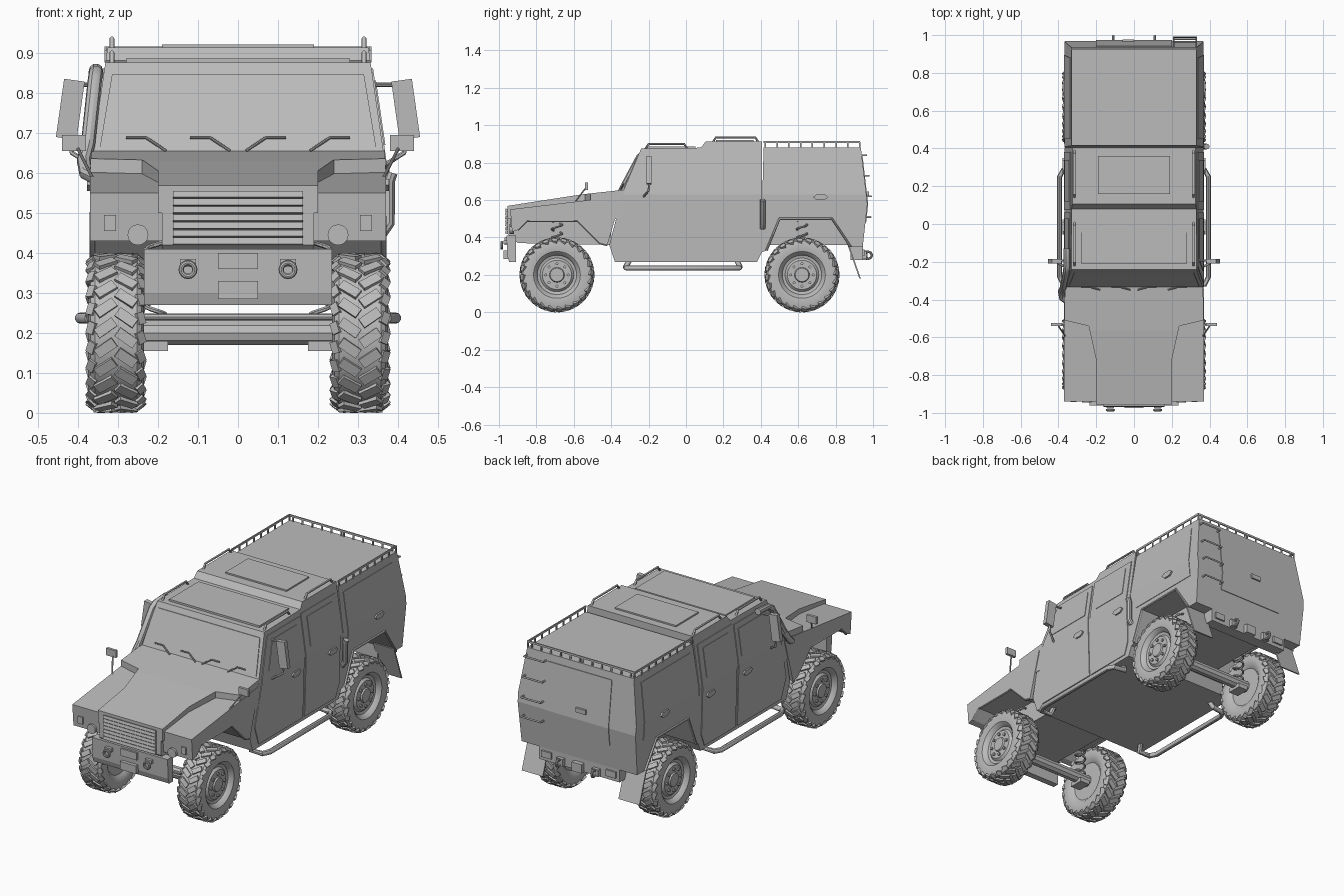
import bpy, bmesh, math
from mathutils import Matrix, Vector

if "Cube" in bpy.data.objects:
    bpy.data.objects.remove(bpy.data.objects["Cube"])

grey = bpy.data.materials.new("plain grey")
grey.use_nodes = True
grey.diffuse_color = (0.5, 0.5, 0.5, 1)
grey.node_tree.nodes["Principled BSDF"].inputs["Base Color"].default_value = (0.5, 0.5, 0.5, 1)


# ---- helpers ----
def finish(name, mesh, smooth=False, mirror=False):
    mesh.materials.clear()
    mesh.materials.append(grey)
    if smooth:
        mesh.polygons.foreach_set("use_smooth", [True] * len(mesh.polygons))
        mesh.set_sharp_from_angle(angle=math.radians(35))
    ob = bpy.data.objects.new(name, mesh)
    bpy.context.collection.objects.link(ob)
    if mirror:
        ob.modifiers.new("Mirror", "MIRROR")
    return ob


def from_bm(name, bm, smooth=False, mirror=False):
    bmesh.ops.recalc_face_normals(bm, faces=bm.faces)
    mesh = bpy.data.meshes.new(name)
    bm.to_mesh(mesh)
    bm.free()
    return finish(name, mesh, smooth, mirror)


def extrude(name, outline, place, cuts=(), mirror=False):
    """Extrude a 2D outline, split it at the cut heights, then map it to 3D."""
    bm = bmesh.new()
    rings = [[bm.verts.new((u, v, t)) for u, v in outline] for t in (0, 1)]
    for ring in rings:
        bm.faces.new(ring)
    n = len(outline)
    for i in range(n):
        j = (i + 1) % n
        bm.faces.new((rings[0][i], rings[0][j], rings[1][j], rings[1][i]))
    for c in cuts:
        bmesh.ops.bisect_plane(bm, geom=bm.verts[:] + bm.edges[:] + bm.faces[:],
                               plane_co=(0, c, 0), plane_no=(0, 1, 0))
    for v in bm.verts:
        v.co = place(v.co.x, v.co.y, v.co.z)
    return from_bm(name, bm, False, mirror)


def body_half(z):
    """Half width of the body at a height."""
    if z < 0.63:
        return 0.367 - 0.03 * (0.63 - z)
    return 0.367 - 0.145 * (z - 0.63)


def body(name, outline, half=body_half):
    return extrude(name, outline, lambda y, z, t: ((2 * t - 1) * half(z), y, z), [0.63])


def side_plate(name, outline, thick):
    return extrude(name, outline, lambda y, z, t: (body_half(z) - 0.004 + t * (thick + 0.004), y, z),
                   [0.63], True)


def box(name, lo, hi, mirror=False, matrix=None):
    lo, hi = Vector(lo), Vector(hi)
    bm = bmesh.new()
    bmesh.ops.create_cube(bm, size=1)
    for v in bm.verts:
        v.co = (lo + hi) / 2 + Vector(a * b for a, b in zip(v.co, hi - lo))
    if matrix:
        centre = Matrix.Translation((lo + hi) / 2)
        bm.transform(centre @ matrix @ centre.inverted())
    return from_bm(name, bm, False, mirror)


def tube(name, paths, radius, mirror=False, cyclic=False, sides=3):
    curve = bpy.data.curves.new(name, "CURVE")
    curve.dimensions = "3D"
    curve.bevel_depth, curve.bevel_resolution, curve.use_fill_caps = radius, sides, True
    for path in paths:
        spline = curve.splines.new("POLY")
        spline.points.add(len(path) - 1)
        spline.use_cyclic_u = cyclic
        for p, co in zip(spline.points, path):
            p.co = (*co, 1)
    temp = bpy.data.objects.new(name + "_curve", curve)
    mesh = bpy.data.meshes.new_from_object(temp)
    bpy.data.objects.remove(temp)
    return finish(name, mesh, True, mirror)


def ring(centre, r, axis="x", n=16):
    x, y, z = centre
    turns = [(r * math.cos(k * math.tau / n), r * math.sin(k * math.tau / n)) for k in range(n)]
    return [(x, y + a, z + b) if axis == "x" else (x + a, y, z + b) for a, b in turns]


def turned(x, y, n=1):
    return Matrix.Rotation(math.radians(x), 4, "X") @ Matrix.Rotation(math.radians(y), 4, "Y")


# ---- main body ----
body("cabin", [(-0.38, 0.27), (-0.41, 0.36), (-0.335, 0.65), (-0.24, 0.875), (0.08, 0.88),
               (0.105, 0.913), (0.405, 0.913), (0.405, 0.32), (0.38, 0.27)])
body("rear_box", [(0.4, 0.32), (0.415, 0.88), (0.935, 0.88), (0.97, 0.58), (0.945, 0.35), (0.88, 0.35),
                  (0.78, 0.5), (0.5, 0.5), (0.43, 0.33)])
box("rear_core", (-0.2, 0.38, 0.36), (0.2, 0.92, 0.55))
body("fenders", [(-0.93, 0.43), (-0.94, 0.55), (-0.52, 0.6), (-0.345, 0.62), (-0.42, 0.36),
                 (-0.46, 0.37), (-0.58, 0.49), (-0.85, 0.49), (-0.9, 0.44)], lambda z: 0.37)
body("engine_core", [(-0.955, 0.42), (-0.955, 0.56), (-0.4, 0.56), (-0.4, 0.36), (-0.9, 0.37)],
     lambda z: 0.19)


def hood_top(y):
    return 0.63 + (y + 0.56) * (0.155 if y < -0.56 else 0.11)


half_plan = [(0.2, -0.955), (0.2, -0.72), (0.24, -0.54), (0.368, -0.51), (0.366, -0.33)]
extrude("hood", half_plan + [(-x, y) for x, y in reversed(half_plan)],
        lambda x, y, t: (x, y, hood_top(y) if t > 0.5 else 0.5), [-0.56])

# wheel arch lips
for name, arch in (("front", [(-0.9, 0.44), (-0.85, 0.49), (-0.58, 0.49), (-0.46, 0.37), (-0.42, 0.36)]),
                   ("rear", [(0.43, 0.33), (0.5, 0.5), (0.78, 0.5), (0.88, 0.35)])):
    tube(name + "_arch_lip", [[(0.364, y, z) for y, z in arch]], 0.007, True)

# ---- glass, doors and roof ----
extrude("windscreen", [(-0.345, 0.665), (0.345, 0.665), (0.315, 0.845), (-0.315, 0.845)],
        lambda x, z, t: (x, -0.335 + (z - 0.65) * 0.422 + 0.004 - t * 0.008, z))
side_plate("front_door", [(-0.33, 0.29), (-0.37, 0.4), (-0.31, 0.65), (-0.225, 0.85), (0.06, 0.85), (0.06, 0.29)], 0.004)
side_plate("rear_door", [(0.075, 0.29), (0.075, 0.86), (0.38, 0.86), (0.38, 0.36), (0.35, 0.29)], 0.004)
side_plate("front_window", [(-0.25, 0.67), (-0.19, 0.82), (0.03, 0.82), (0.03, 0.67)], 0.007)
side_plate("rear_window", [(0.12, 0.67), (0.12, 0.83), (0.34, 0.83), (0.34, 0.67)], 0.007)
side_plate("side_locker", [(0.45, 0.53), (0.45, 0.84), (0.88, 0.84), (0.9, 0.53)], 0.003)
for name, y, z in (("front_handle", -0.015, 0.57), ("rear_handle", 0.31, 0.57), ("locker_handle", 0.72, 0.615)):
    side_plate(name, [(y - 0.04, z), (y - 0.025, z + 0.014), (y + 0.025, z + 0.014), (y + 0.04, z),
                      (y + 0.02, z - 0.016), (y - 0.02, z - 0.016)], 0.012)
tube("wipers", [[(x, -0.348, 0.655), (x + 0.05, -0.335, 0.688), (x + 0.1, -0.335, 0.688)]
                for x in (0.02, 0.18)], 0.004, True)
box("front_roof_panel", (-0.28, -0.21, 0.87), (0.28, 0.05, 0.886))
box("roof_hatch", (-0.19, 0.16, 0.9), (0.19, 0.36, 0.921))
for name, y0, y1, z in (("front_roof_rail", -0.22, 0.01, 0.87), ("rear_roof_rail", 0.14, 0.39, 0.905)):
    tube(name, [[(0.315, y0, z), (0.315, y0 + 0.02, z + 0.03), (0.315, y1 - 0.02, z + 0.03),
                 (0.315, y1, z)]], 0.006, True)

# ---- cargo rail ----
box("cargo_rail_side", (0.328, 0.415, 0.904), (0.334, 0.93, 0.915), True)
box("cargo_rail_back", (-0.334, 0.924, 0.904), (0.334, 0.93, 0.915))
for i in range(9):
    y = 0.42 + i * 0.063
    box("cargo_side_post", (0.328, y, 0.875), (0.334, y + 0.008, 0.91), True)
for i in range(6):
    x = 0.004 + i * 0.06
    box("cargo_back_post", (x, 0.924, 0.875), (x + 0.008, 0.93, 0.91), True)


# ---- back ----
def back_y(z):
    return 0.97 - (z - 0.58) * 0.117 if z > 0.58 else 0.97 + (z - 0.58) * 0.109


extrude("back_door", [(-0.2, 0.48), (0.2, 0.48), (0.2, 0.84), (-0.2, 0.84)],
        lambda x, z, t: (x, back_y(z) - 0.004 + t * 0.008, z), [0.58])
box("back_door_handle", (-0.06, 0.96, 0.62), (0.0, 0.978, 0.645))
tube("ladder_rungs", [[(0.21, back_y(z) - 0.01, z), (0.21, back_y(z) + 0.025, z),
                       (0.33, back_y(z) + 0.025, z), (0.33, back_y(z) - 0.01, z)]
                      for z in (0.51, 0.62, 0.73, 0.84)], 0.005)
box("rear_bumper", (-0.25, 0.88, 0.28), (0.25, 0.945, 0.355))
box("rear_light", (0.17, 0.94, 0.3), (0.23, 0.955, 0.335), True)
box("tow_block", (0.09, 0.93, 0.285), (0.13, 0.965, 0.325), True)
tube("tow_ring", [ring((0.11, 0.975, 0.305), 0.018)], 0.007, True, True)
box("hitch", (-0.03, 0.93, 0.28), (0.03, 0.97, 0.33))
extrude("mudflap", [(0.86, 0.37), (0.868, 0.37), (0.935, 0.18), (0.927, 0.18)],
        lambda y, z, t: (0.235 + t * 0.13, y, z), (), True)

# ---- front ----
for i in range(7):
    z = 0.42 + i * 0.0195
    box("grille_slat", (-0.162, -0.966, z), (0.162, -0.95, z + 0.016), matrix=turned(-15, 0))
tube("headlight", [[(0.25, -0.92, 0.445), (0.25, -0.945, 0.445)]], 0.026, True, False, 6)
box("indicator", (0.305, -0.942, 0.455), (0.335, -0.93, 0.495), True)
body("front_bumper", [(-0.955, 0.3), (-0.96, 0.41), (-0.91, 0.41), (-0.91, 0.27), (-0.945, 0.27)],
     lambda z: 0.235)
box("winch", (-0.05, -0.975, 0.285), (0.05, -0.94, 0.33))
box("tow_plate", (-0.05, -0.97, 0.36), (0.05, -0.95, 0.4))
box("shackle_mount", (0.105, -0.975, 0.365), (0.145, -0.95, 0.385), True)
tube("shackle", [ring((0.125, -0.985, 0.358), 0.017, "z")], 0.007, True, True)

# ---- mirrors, snorkel, exhaust, side steps ----
box("door_mirror", (0.393, -0.21, 0.685), (0.445, -0.185, 0.832), True, turned(0, -8))
tube("door_mirror_arm", [[(0.36, -0.23, 0.615), (0.415, -0.2, 0.65), (0.425, -0.195, 0.7)],
                         [(0.335, -0.19, 0.82), (0.4, -0.195, 0.82)]], 0.006, True)
box("fender_mirror", (0.38, -0.54, 0.655), (0.44, -0.525, 0.695), True)
tube("fender_mirror_arm", [[(0.36, -0.6, 0.58), (0.4, -0.54, 0.66)]], 0.004, True)
tube("snorkel", [[(-0.34, -0.42, 0.58), (-0.38, -0.39, 0.6), (-0.385, -0.355, 0.63), (-0.375, -0.335, 0.67),
                  (-0.358, -0.25, 0.83), (-0.355, -0.22, 0.85), (-0.355, -0.13, 0.855)]], 0.018)
tube("exhaust", [[(0.36, 0.41, 0.45), (0.378, 0.41, 0.475), (0.378, 0.41, 0.58), (0.385, 0.41, 0.6)]], 0.015)
tube("side_step", [[(0.3, -0.3, 0.28), (0.31, -0.325, 0.24), (0.375, -0.32, 0.237), (0.394, -0.28, 0.237),
                    (0.394, 0.25, 0.237), (0.375, 0.285, 0.237), (0.31, 0.29, 0.24), (0.3, 0.27, 0.28)]],
     0.014, True)

# ---- wheels ----
profile = [(-0.05, 0), (-0.05, 0.105), (-0.066, 0.125), (-0.07, 0.155), (-0.064, 0.182), (-0.052, 0.191),
           (0.052, 0.191), (0.064, 0.182), (0.07, 0.155), (0.066, 0.125), (0.052, 0.11), (0.042, 0.105),
           (0.038, 0.09), (0.05, 0.078), (0.05, 0.04), (0.058, 0.036), (0.058, 0)]
bm = bmesh.new()
verts = [bm.verts.new((x, 0, r)) for x, r in profile]
edges = [bm.edges.new(pair) for pair in zip(verts, verts[1:])]
bmesh.ops.spin(bm, geom=verts + edges, axis=(1, 0, 0), cent=(0, 0, 0), angle=math.tau, steps=48)
bmesh.ops.remove_doubles(bm, verts=bm.verts, dist=0.0005)
for i in range(24):
    for side in (-1, 1):
        spin = Matrix.Rotation(math.tau * (i + side / 4) / 24, 4, "X")
        # slanted centre bar and shoulder block
        for x, z, lean, turn, size in ((0.026, 0.19, 0, 35, (0.054, 0.026, 0.018)),
                                       (0.06, 0.183, 38, -20, (0.022, 0.03, 0.014))):
            bmesh.ops.create_cube(bm, size=1, matrix=spin @ Matrix.Translation((side * x, 0, z))
                                  @ Matrix.Rotation(math.radians(side * lean), 4, "Y")
                                  @ Matrix.Rotation(math.radians(side * turn), 4, "Z")
                                  @ Matrix.Diagonal((*size, 1)))
for i in range(8):
    bmesh.ops.create_cone(bm, cap_ends=True, segments=8, radius1=0.008, radius2=0.008, depth=0.014,
                          matrix=Matrix.Rotation(math.tau * i / 8, 4, "X")
                          @ Matrix.Translation((0.052, 0, 0.06)) @ Matrix.Rotation(math.pi / 2, 4, "Y"))
wheel = from_bm("front_left_wheel", bm, True)
wheel.location = (0.305, -0.69, 0.2)
for name, x, y in (("front_right_wheel", -0.305, -0.69), ("rear_left_wheel", 0.305, 0.62),
                   ("rear_right_wheel", -0.305, 0.62)):
    copy = bpy.data.objects.new(name, wheel.data)
    copy.location = (x, y, 0.2)
    copy.rotation_euler.z = math.pi if x < 0 else 0
    bpy.context.collection.objects.link(copy)

# ---- axles and suspension ----
for name, y in (("front", -0.69), ("rear", 0.62)):
    tube(name + "_axle", [[(-0.26, y, 0.2), (0.26, y, 0.2)]], 0.032)
    box(name + "_axle_foot", (0.175, y - 0.04, 0.155), (0.235, y + 0.04, 0.18), True)
    tube(name + "_tie_rod", [[(-0.24, y - 0.07, 0.24), (0.24, y - 0.07, 0.24)]], 0.009)
    coil = [(0.205 + 0.025 * math.cos(k * 0.6), y + 0.027 * math.sin(k * 0.6), 0.22 + k * 0.0045)
            for k in range(61)]
    tube(name + "_spring", [coil], 0.006, True, False, 1)
